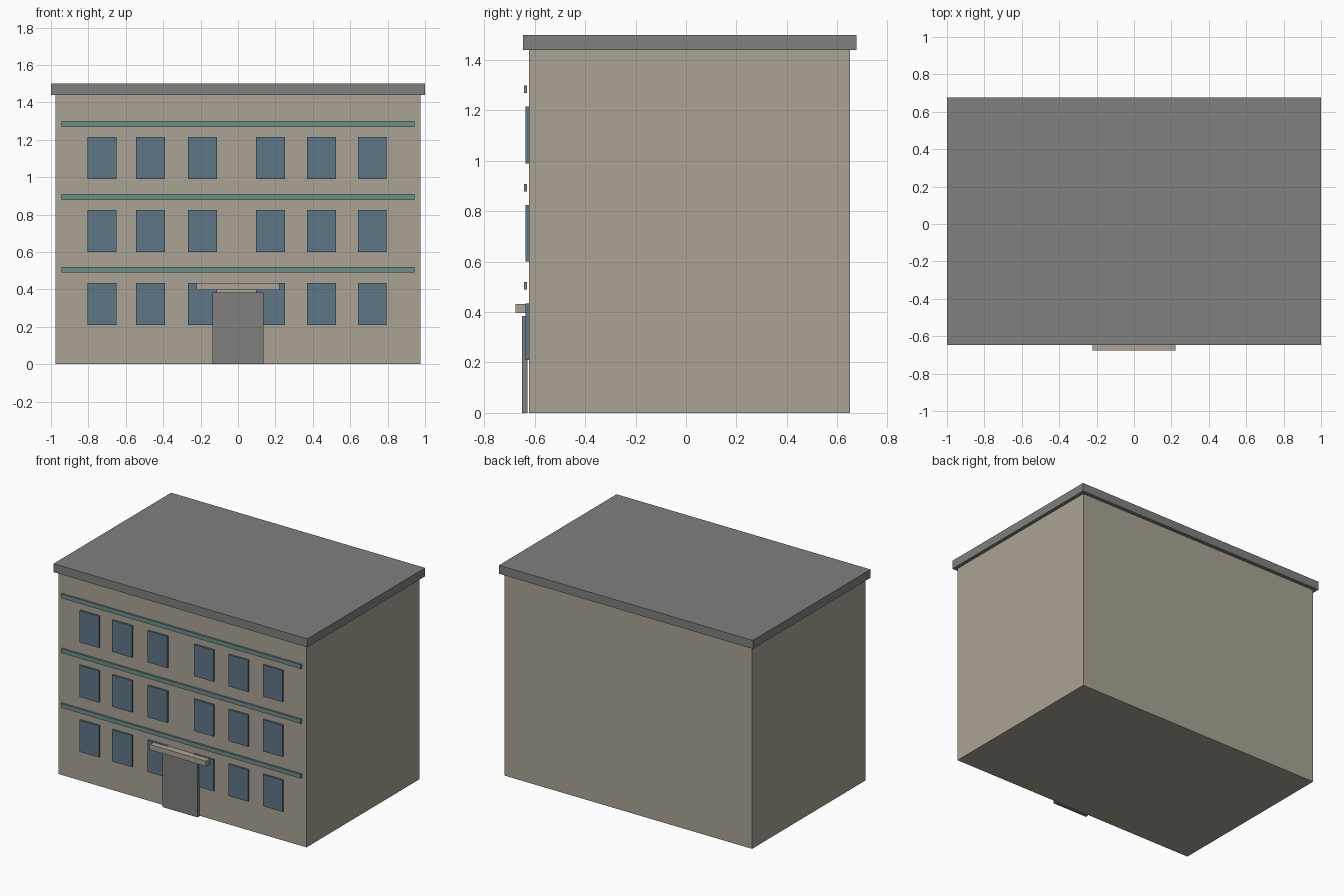
import bpy
import bmesh
from mathutils import Vector

default = bpy.data.objects.get("Cube")
if default:
    bpy.data.objects.remove(default, do_unlink=True)


def make_material(name, rgb):
    mat = bpy.data.materials.new(name)
    mat.use_nodes = True
    color = (*rgb, 1.0)
    mat.diffuse_color = color
    mat.node_tree.nodes["Principled BSDF"].inputs["Base Color"].default_value = color
    return mat


beige = make_material("beige_wall", (0.40, 0.365, 0.30))
grey = make_material("grey", (0.215, 0.22, 0.208))
blue = make_material("blue_glass", (0.112, 0.18, 0.238))
teal = make_material("teal_trim", (0.155, 0.27, 0.243))


def box(name, x, y, z, mat):
    """Box spanning the (low, high) range on each axis."""
    low, high = Vector((x[0], y[0], z[0])), Vector((x[1], y[1], z[1]))
    bm = bmesh.new()
    bmesh.ops.create_cube(bm, size=1.0)
    bmesh.ops.scale(bm, vec=high - low, verts=bm.verts)
    mesh = bpy.data.meshes.new(name)
    bm.to_mesh(mesh)
    bm.free()
    mesh.materials.append(mat)
    obj = bpy.data.objects.new(name, mesh)
    obj.location = (low + high) / 2
    bpy.context.collection.objects.link(obj)
    return obj


WALL_FRONT = -0.623

# Main block and overhanging flat roof
box("building_body", (-0.976, 0.976), (WALL_FRONT, 0.65), (0, 1.44), beige)
box("roof_slab", (-1, 1), (-0.647, 0.676), (1.44, 1.5), grey)

# Three storeys, each with six windows and a trim band above
STOREY = 0.39
WINDOW_CENTRES = (-0.727, -0.468, -0.19, 0.174, 0.447, 0.718)
for floor in range(3):
    base = 0.21 + floor * STOREY
    for col, x in enumerate(WINDOW_CENTRES):
        box(f"window_{floor + 1}_{col + 1}", (x - 0.077, x + 0.077),
            (-0.636, WALL_FRONT), (base, base + 0.225), blue)
    box(f"trim_band_{floor + 1}", (-0.944, 0.944),
        (-0.643, -0.63), (base + 0.279, base + 0.309), teal)

# Entrance
box("door", (-0.137, 0.137), (-0.651, -0.628), (0, 0.384), grey)
box("door_canopy", (-0.222, 0.222), (-0.677, -0.628), (0.396, 0.433), beige)
